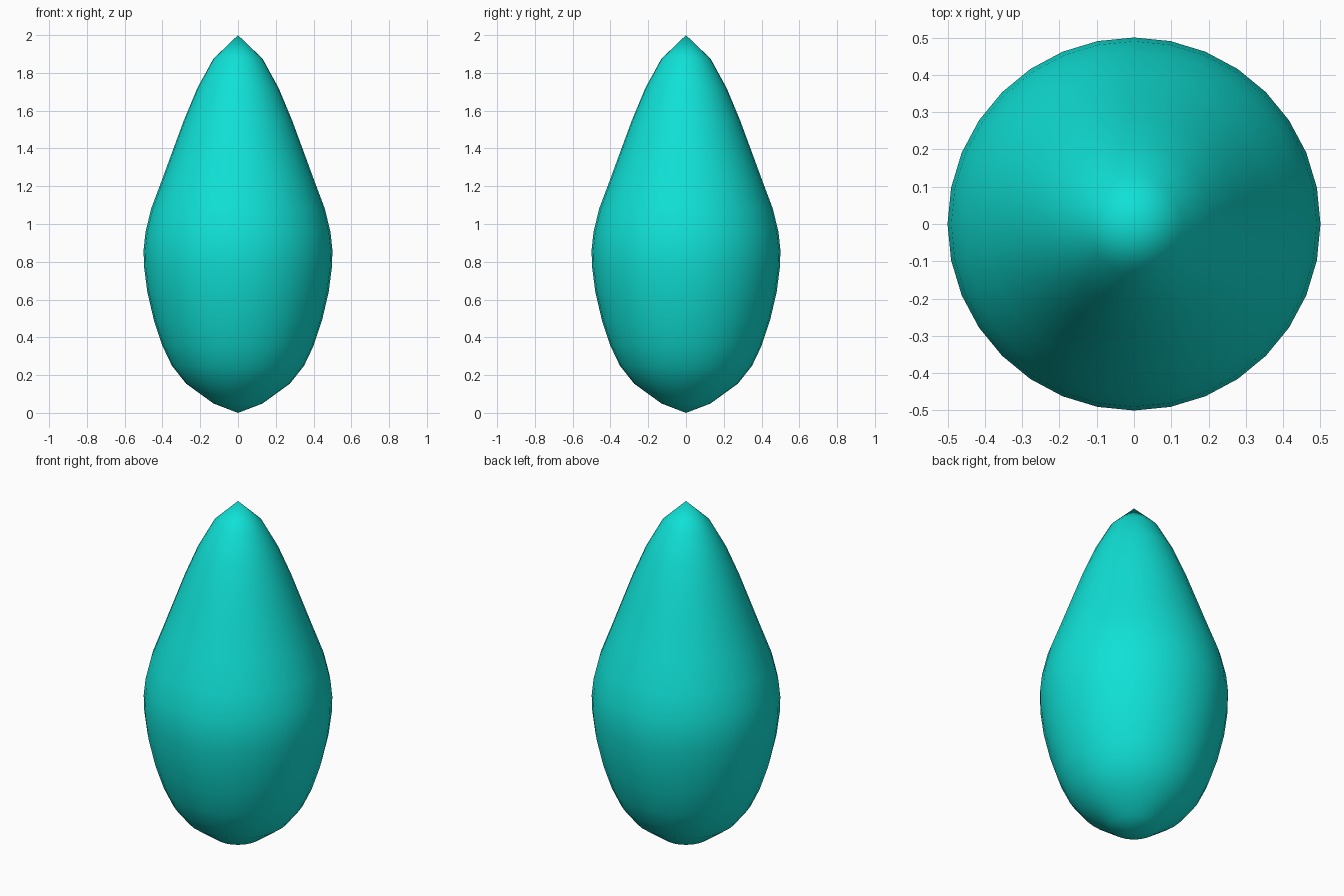
import bpy, bmesh
from math import cos, sin, tau

if "Cube" in bpy.data.objects:
    bpy.data.objects.remove(bpy.data.objects["Cube"])

SEGMENTS = 32
# Teardrop half-profile between the poles: (radius, height)
PROFILE = [(0.13, 0.05), (0.275, 0.155), (0.35, 0.25), (0.40, 0.355), (0.445, 0.49),
           (0.48, 0.64), (0.497, 0.77), (0.50, 0.86), (0.49, 0.955), (0.46, 1.08),
           (0.40, 1.24), (0.345, 1.39), (0.286, 1.55), (0.215, 1.72), (0.13, 1.875)]

# Revolve the profile into rings with a pole at each end
bm = bmesh.new()
rings = [[bm.verts.new((r * cos(tau * i / SEGMENTS), r * sin(tau * i / SEGMENTS), z))
          for i in range(SEGMENTS)] for r, z in PROFILE]
bottom, top = bm.verts.new((0, 0, 0)), bm.verts.new((0, 0, 2))
for i in range(SEGMENTS):
    j = (i + 1) % SEGMENTS
    for a, b in zip(rings, rings[1:]):
        bm.faces.new((a[i], a[j], b[j], b[i]))
    bm.faces.new((bottom, rings[0][j], rings[0][i]))
    bm.faces.new((top, rings[-1][i], rings[-1][j]))
for f in bm.faces:
    f.smooth = True

mesh = bpy.data.meshes.new("teardrop_body")
bm.to_mesh(mesh)
bm.free()
body = bpy.data.objects.new("teardrop_body", mesh)
bpy.context.collection.objects.link(body)

# Teal finish
mat = bpy.data.materials.new("teal")
mat.diffuse_color = (0.005, 0.75, 0.67, 1)
mat.use_nodes = True
mat.node_tree.nodes["Principled BSDF"].inputs["Base Color"].default_value = mat.diffuse_color
mesh.materials.append(mat)
